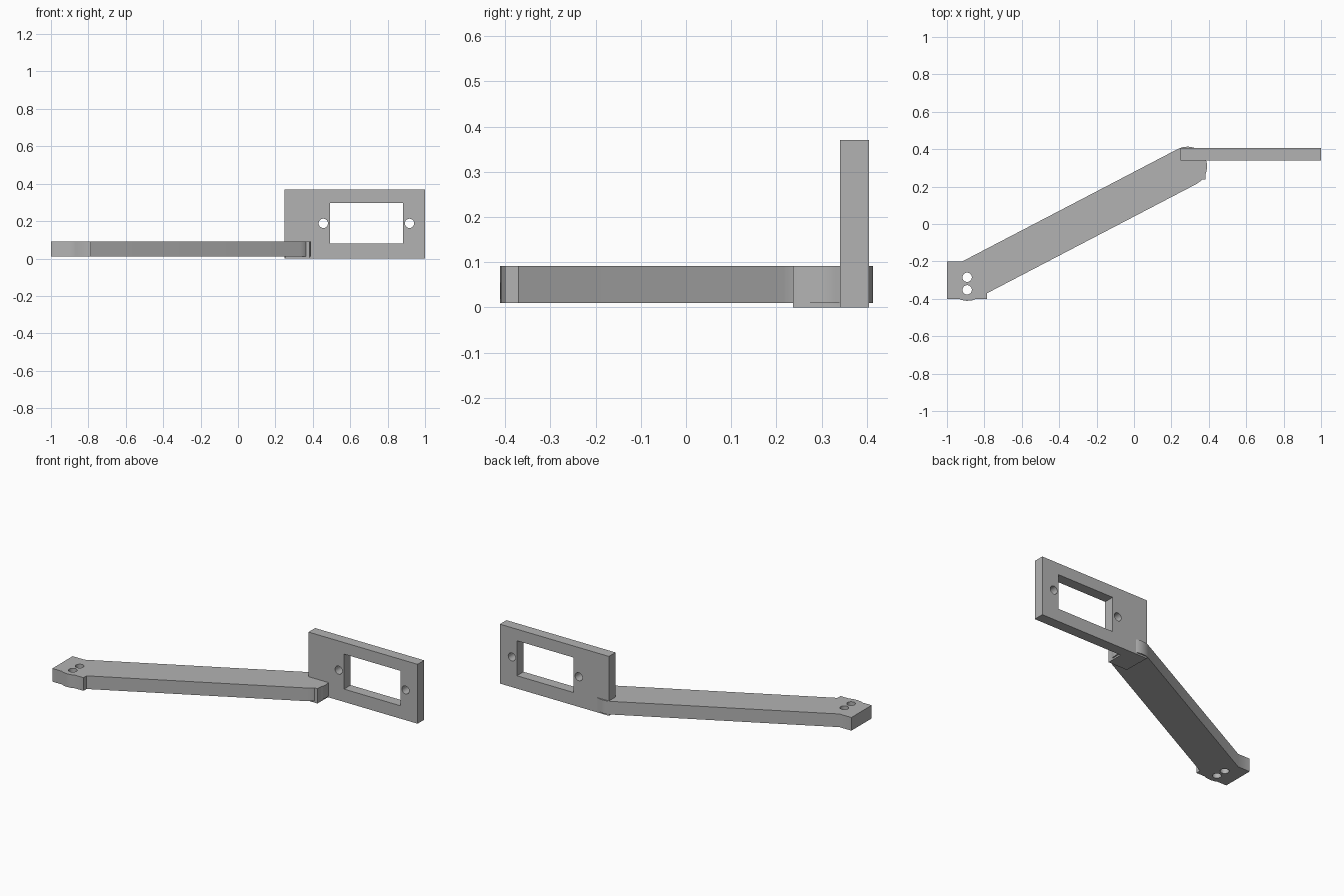
import bpy
import bmesh
import math
from mathutils import Vector

cube = bpy.data.objects.get("Cube")
if cube:
    bpy.data.objects.remove(cube, do_unlink=True)

grey = bpy.data.materials.new("plain_grey")
grey.use_nodes = True
colour = (0.45, 0.45, 0.45, 1)
grey.diffuse_color = colour
grey.node_tree.nodes["Principled BSDF"].inputs["Base Color"].default_value = colour


def make_object(name, bm):
    bmesh.ops.recalc_face_normals(bm, faces=bm.faces)
    mesh = bpy.data.meshes.new(name)
    bm.to_mesh(mesh)
    bm.free()
    mesh.materials.append(grey)
    obj = bpy.data.objects.new(name, mesh)
    bpy.context.collection.objects.link(obj)
    return obj


def prism(name, points, offset):
    """Extrude a closed outline along the offset."""
    bm = bmesh.new()
    face = bm.faces.new([bm.verts.new(p) for p in points])
    moved = bmesh.ops.extrude_face_region(bm, geom=[face])["geom"]
    verts = [v for v in moved if isinstance(v, bmesh.types.BMVert)]
    bmesh.ops.translate(bm, verts=verts, vec=offset)
    return make_object(name, bm)


def box(name, low, high):
    (x0, y0, z0), (x1, y1, z1) = low, high
    outline = [(x0, y0, z0), (x1, y0, z0), (x1, y1, z0), (x0, y1, z0)]
    return prism(name, outline, (0, 0, z1 - z0))


def drill(name, centre, radius, along_y=False):
    """Round cutter through z, or through y."""
    x, y, z = centre
    ring = []
    for i in range(24):
        a = math.tau * i / 24
        u, v = radius * math.cos(a), radius * math.sin(a)
        ring.append((x + u, y - 0.1, z + v) if along_y else (x + u, y + v, z - 0.1))
    return prism(name, ring, (0, 0.2, 0) if along_y else (0, 0, 0.2))


def combine(target, others, operation):
    for other in others:
        other.hide_render = True
        mod = target.modifiers.new(operation.lower(), "BOOLEAN")
        mod.operation = operation
        mod.solver = "EXACT"
        mod.object = other
        bpy.context.view_layer.objects.active = target
        bpy.ops.object.modifier_apply(modifier=mod.name)
        bpy.data.objects.remove(other, do_unlink=True)


# Slanted arm with round ends
BOTTOM, TOP = 0.01, 0.092
start, end = Vector((-0.89, -0.305)), Vector((0.285, 0.308))
heading = math.atan2(end.y - start.y, end.x - start.x)
outline = []
for centre, turn in ((end, -math.pi / 2), (start, math.pi / 2)):
    for i in range(13):
        a = heading + turn + math.pi * i / 12
        outline.append((centre.x + 0.106 * math.cos(a), centre.y + 0.106 * math.sin(a), BOTTOM))
arm = prism("arm", outline, (0, 0, TOP - BOTTOM))

# Mounting pad at the far end, with two screw holes
pad = box("pad", (-1, -0.4, BOTTOM), (-0.785, -0.2, TOP))
combine(arm, [pad], "UNION")
combine(arm, [drill("pad_hole", (-0.892, y, 0.05), 0.025) for y in (-0.285, -0.352)], "DIFFERENCE")

# Foot block joining the arm to the plate
foot = box("foot_block", (0.25, 0.237, 0), (0.382, 0.35, TOP))
combine(arm, [foot], "UNION")

# Upright plate with a rectangular window and two screw holes
plate = box("upright_plate", (0.248, 0.34, 0), (1, 0.405, 0.37))
cutters = [box("window", (0.493, 0.2, 0.08), (0.882, 0.5, 0.298))]
cutters += [drill("plate_hole", (x, 0.37, 0.188), 0.025, True) for x in (0.456, 0.917)]
combine(plate, cutters, "DIFFERENCE")

for obj in (arm, plate):
    bpy.ops.object.select_all(action="DESELECT")
    obj.select_set(True)
    bpy.context.view_layer.objects.active = obj
    bpy.ops.object.shade_smooth_by_angle(angle=math.radians(30))
